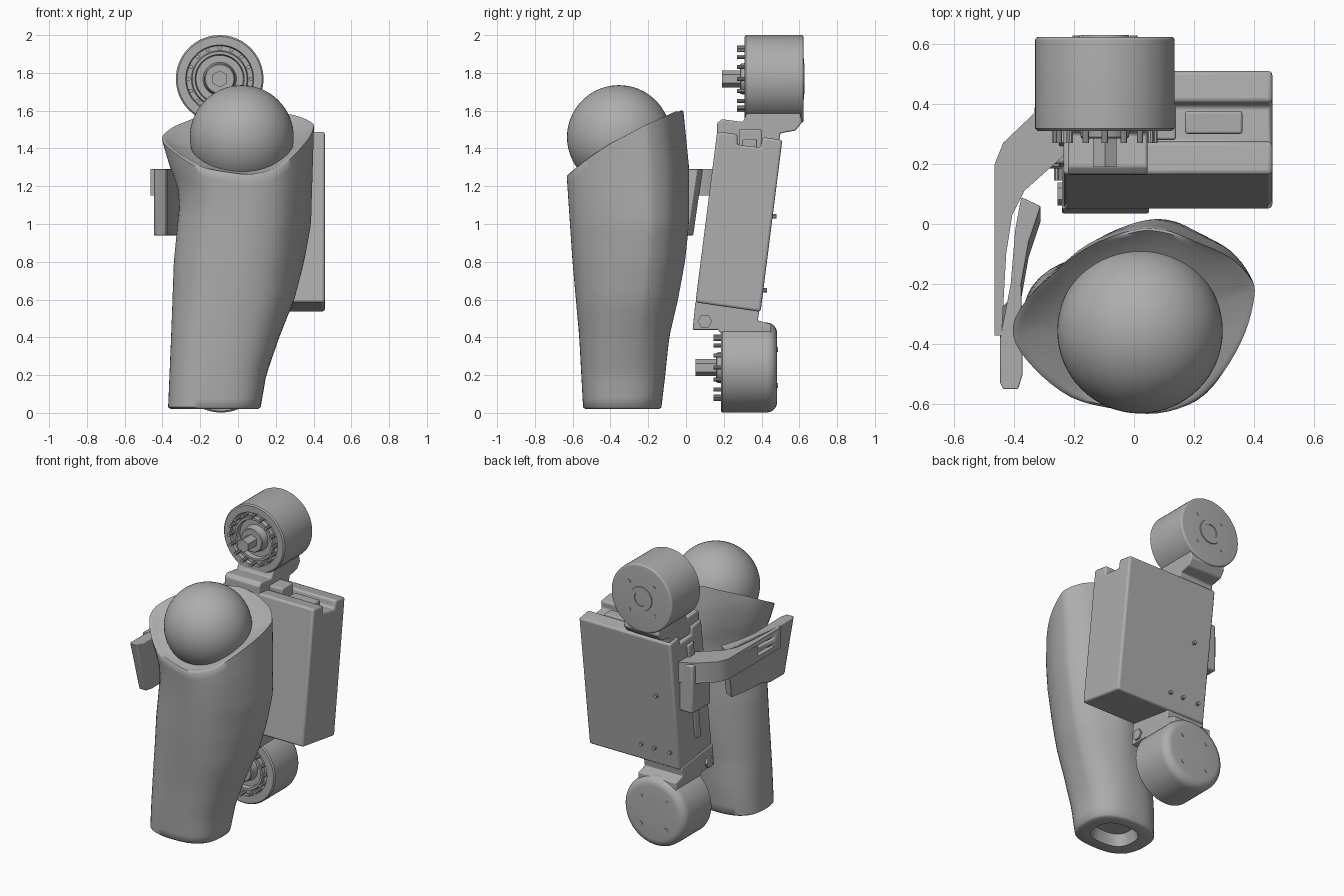
import bpy, bmesh, math
from mathutils import Matrix, Vector

cube = bpy.data.objects.get("Cube")
if cube:
    bpy.data.objects.remove(cube, do_unlink=True)

grey = bpy.data.materials.new("plain_grey")
grey.use_nodes = True
COLOR = (0.42, 0.42, 0.42, 1)
grey.diffuse_color = COLOR
grey.node_tree.nodes["Principled BSDF"].inputs["Base Color"].default_value = COLOR


def finish(name, bm, angle=35, bevel=0):
    bmesh.ops.remove_doubles(bm, verts=bm.verts, dist=1e-5)
    bmesh.ops.recalc_face_normals(bm, faces=bm.faces)
    mesh = bpy.data.meshes.new(name)
    bm.to_mesh(mesh)
    bm.free()
    ob = bpy.data.objects.new(name, mesh)
    bpy.context.collection.objects.link(ob)
    mesh.materials.append(grey)
    if bevel:
        mod = ob.modifiers.new("round", "BEVEL")
        mod.width, mod.segments, mod.limit_method = bevel, 3, "ANGLE"
    bpy.ops.object.select_all(action="DESELECT")
    ob.select_set(True)
    bpy.context.view_layer.objects.active = ob
    bpy.ops.object.shade_smooth_by_angle(angle=math.radians(angle))
    return ob


def bridge(bm, rings, caps=True):
    rows = [[bm.verts.new(p) for p in ring] for ring in rings]
    n = len(rows[0])
    for a, b in zip(rows, rows[1:]):
        for i in range(n):
            bm.faces.new((a[i], a[(i + 1) % n], b[(i + 1) % n], b[i]))
    if caps:
        bm.faces.new(rows[0])
        bm.faces.new(rows[-1])


def prism(name, pts, lo, hi, axis, bevel=0.0):
    """Extrude a yz profile along x, or an xy profile along z."""
    place = (lambda p, d: (d, *p)) if axis == "x" else (lambda p, d: (*p, d))
    bm = bmesh.new()
    bridge(bm, [[place(p, d) for p in pts] for d in (lo, hi)])
    return finish(name, bm, bevel=bevel)


def block(name, lo, hi, bevel=0.0):
    pts = [(lo[0], lo[1]), (hi[0], lo[1]), (hi[0], hi[1]), (lo[0], hi[1])]
    return prism(name, pts, lo[2], hi[2], "z", bevel)


def lathe(name, x, z, profile, sides=64):
    """Turn (radius, y) points around an axis along y."""
    bm = bmesh.new()
    bridge(bm, [[(x + r * math.cos(math.tau * i / sides), y,
                  z + r * math.sin(math.tau * i / sides)) for i in range(sides)]
                for r, y in profile])
    return finish(name, bm)


def studs(name, x, z, count, ring, r, y0, y1, turn=0.0, sides=10):
    bm = bmesh.new()
    for k in range(count):
        a = turn + math.tau * k / count
        mat = Matrix.Translation((x + ring * math.cos(a), (y0 + y1) / 2, z + ring * math.sin(a)))
        bmesh.ops.create_cone(bm, cap_ends=True, segments=sides, radius1=r, radius2=r, depth=abs(y1 - y0),
                              matrix=mat @ Matrix.Rotation(math.pi / 2, 4, "X"))
    return finish(name, bm)


def lookup(table, t):
    if t <= table[0][0]:
        return table[0][1]
    for (a, p), (b, q) in zip(table, table[1:]):
        if t <= b:
            return p + (q - p) * (t - a) / (b - a)
    return table[-1][1]


# Fitted leg shell: outline, side limits by height, and sloping rim
OUTLINE = [(-.41, -.36), (-.37, -.25), (-.28, -.15), (-.15, -.04), (0, .02), (.1, .02),
           (.2, -.02), (.32, -.08), (.39, -.16), (.4, -.22), (.37, -.35), (.3, -.48),
           (.2, -.58), (.05, -.625), (-.1, -.61), (-.25, -.57), (-.36, -.47)]
LEFT = [(.03, -.37), (.4, -.355), (.8, -.34), (1.1, -.31), (1.2, -.32), (1.3, -.36), (1.47, -.41)]
RIGHT = [(.03, .12), (.2, .15), (.4, .22), (.6, .3), (.8, .35), (1, .385), (1.5, .4)]
FRONT = [(.03, -.545), (.4, -.565), (.8, -.6), (1.25, -.63)]
BACK = [(.03, -.13), (.2, -.11), (.4, -.09), (.6, -.045), (.8, -.01), (1, .01), (1.3, .01), (1.6, -.02)]
RIM = [(-.63, 1.25), (-.5, 1.355), (-.4, 1.42), (-.2, 1.52), (-.02, 1.595)]
FLOOR = 0.03


def smooth_loop(pts, steps=4):
    out, n = [], len(pts)
    for i in range(n):
        a, b, c, d = (Vector(pts[(i + k) % n]) for k in (-1, 0, 1, 2))
        for s in range(steps):
            t = s / steps
            out.append(b + .5 * t * (c - a + t * (2 * a - 5 * b + 4 * c - d + t * (3 * (b - c) + d - a))))
    return out


def shell_point(p, t):
    u, v = (p.x + .005) / .405, (p.y + .3025) / .3225
    z = FLOOR + t * (lookup(RIM, p.y) - FLOOR)
    ang = math.atan2(v, u)
    c, s = math.cos(ang), math.sin(ang)
    k = (abs(c) ** 2.6 + abs(s) ** 2.6) ** (-1 / 2.6)
    w = min(1, z / 1.1)
    w = w * w * (3 - 2 * w)
    u, v = w * u + (1 - w) * k * c, w * v + (1 - w) * k * s
    l, r, f, b = (lookup(tab, z) for tab in (LEFT, RIGHT, FRONT, BACK))
    return Vector(((l + r) / 2 + u * (r - l) / 2, (f + b) / 2 + v * (b - f) / 2, z))


loop = smooth_loop(OUTLINE)
walls = [[shell_point(p, i / 28) for p in loop] for i in range(29)]
foot = Vector((-.125, -.34, 0))


def foot_ring(scale, z):
    return [Vector((*(foot + (p - foot) * scale).xy, z)) for p in walls[0]]


def cup_ring(scale, dip):
    mid = Vector((.01, -.33, 0))
    ring = []
    for p in walls[-1]:
        q = mid + (p - mid) * scale
        ring.append(Vector((q.x, q.y, lookup(RIM, q.y) - dip)))
    return ring


bm = bmesh.new()
bridge(bm, [foot_ring(.5, .1), foot_ring(.6, .025), foot_ring(.94, .02)] + walls
       + [cup_ring(.975, -.008), cup_ring(.94, 0), cup_ring(.8, .025), cup_ring(.55, .05)])
finish("leg_shell", bm, 50)

# Ball resting in the cup
bm = bmesh.new()
bmesh.ops.create_uvsphere(bm, u_segments=64, v_segments=32, radius=.275,
                          matrix=Matrix.Translation((.02, -.355, 1.46)))
finish("ball", bm)

# Leaning housing with a groove along its top
prism("housing", [(.05, .585), (.165, 1.49), (.275, 1.475), (.27, 1.42), (.395, 1.405),
                  (.405, 1.46), (.51, 1.445), (.395, .535)], -.235, .46, "x", .014)
block("groove_connector", (.17, .3, 1.39), (.36, .375, 1.45), .008)
block("groove_plug", (-.2, .28, 1.39), (.14, .4, 1.5), .008)
prism("side_rail", [(.19, .7), (.27, 1.38), (.33, 1.37), (.24, .7)], -.25, -.2, "x", .006)
for x, y, z in ((-.1, .463, 1.04), (.05, .413, .65), (-.05, .413, .65), (-.17, .413, .65)):
    studs("housing_screw", x, z, 1, 0, .012, y - .02, y + .015)


def motor(name, x, z, r, y0, y1, rounding, tip):
    back = [(r - rounding + rounding * math.cos(a), y1 - rounding + rounding * math.sin(a))
            for a in (math.pi * k / 12 for k in range(7))]
    lathe(name + "_housing", x, z, [(.05, y0 + .03), (.125, y0 + .03), (.13, y0), (.145, y0),
          (.15, y0 + .02), (.175, y0 + .02), (.18, y0), (r - .008, y0), (r, y0 + .008)] + back + [(.06, y1)])
    lathe(name + "_hub", x, z, [(.01, y0 - .025), (.075, y0 - .025), (.08, y0 - .02), (.09, y0 + .04)])
    studs(name + "_shaft", x, z, 1, 0, .045, tip, y0 + .04, sides=6)
    studs(name + "_pegs", x, z, 16, .165, .011, y0 - .04, y0 + .03)
    studs(name + "_back_screws", x, z, 4, .135, .013, y1 - .02, y1 + .004, math.pi / 4)


# Drive motors above and below the housing
motor("upper_motor", -.097, 1.768, .232, .31, .622, .012, .19)
motor("lower_motor", -.09, .24, .238, .185, .482, .055, .05)
lathe("upper_motor_back_ring", -.097, 1.768, [(.05, .61), (.05, .628), (.08, .628), (.085, .61)])

# Mounting brackets
prism("upper_bracket", [(.165, 1.42), (.165, 1.535), (.19, 1.555), (.3, 1.54), (.33, 1.6), (.6, 1.6),
                        (.615, 1.54), (.58, 1.495), (.5, 1.48), (.49, 1.42)], -.22, .045, "x", .008)
prism("lower_bracket", [(.035, .44), (.05, .59), (.39, .55), (.38, .49), (.45, .47), (.45, .4),
                        (.2, .4), (.17, .44)], -.24, .05, "x", .006)
for x in (-.245, .052):
    bm = bmesh.new()
    bmesh.ops.create_cone(bm, cap_ends=True, segments=6, radius1=.038, radius2=.038, depth=.02,
                          matrix=Matrix.Translation((x, .1, .485)) @ Matrix.Rotation(math.pi / 2, 4, "Y"))
    finish("bracket_bolt", bm)

# Side strap with slots
block("strap_mount", (-.33, .2, .95), (-.22, .4, 1.28), .012)
strap = prism("side_strap", [(-.23, .42), (-.33, .37), (-.435, .27), (-.463, .2), (-.463, -.37), (-.44, -.37),
                             (-.425, -.1), (-.405, .03), (-.365, .11), (-.23, .23)], 1.15, 1.29, "z")
for z in (1.185, 1.235):
    cutter = block("slot_cutter", (-.5, -.3, z), (-.38, -.12, z + .025))
    cutter.hide_render = True
    cutter.hide_set(True)
    cut = strap.modifiers.new("slot", "BOOLEAN")
    cut.operation, cut.object = "DIFFERENCE", cutter

# Curved pad against the leg, its lower edge swept forward
pad = prism("side_pad", [(-.375, .09), (-.395, -.02), (-.41, -.2), (-.445, -.38), (-.445, -.53), (-.435, -.55),
                         (-.385, -.55), (-.37, -.5), (-.375, -.2), (-.35, -.06), (-.31, .06)], .94, 1.29, "z", .005)
for v in pad.data.vertices:
    if v.co.z < 1:
        v.co.y -= .05 if v.co.y > -.3 else -.1
